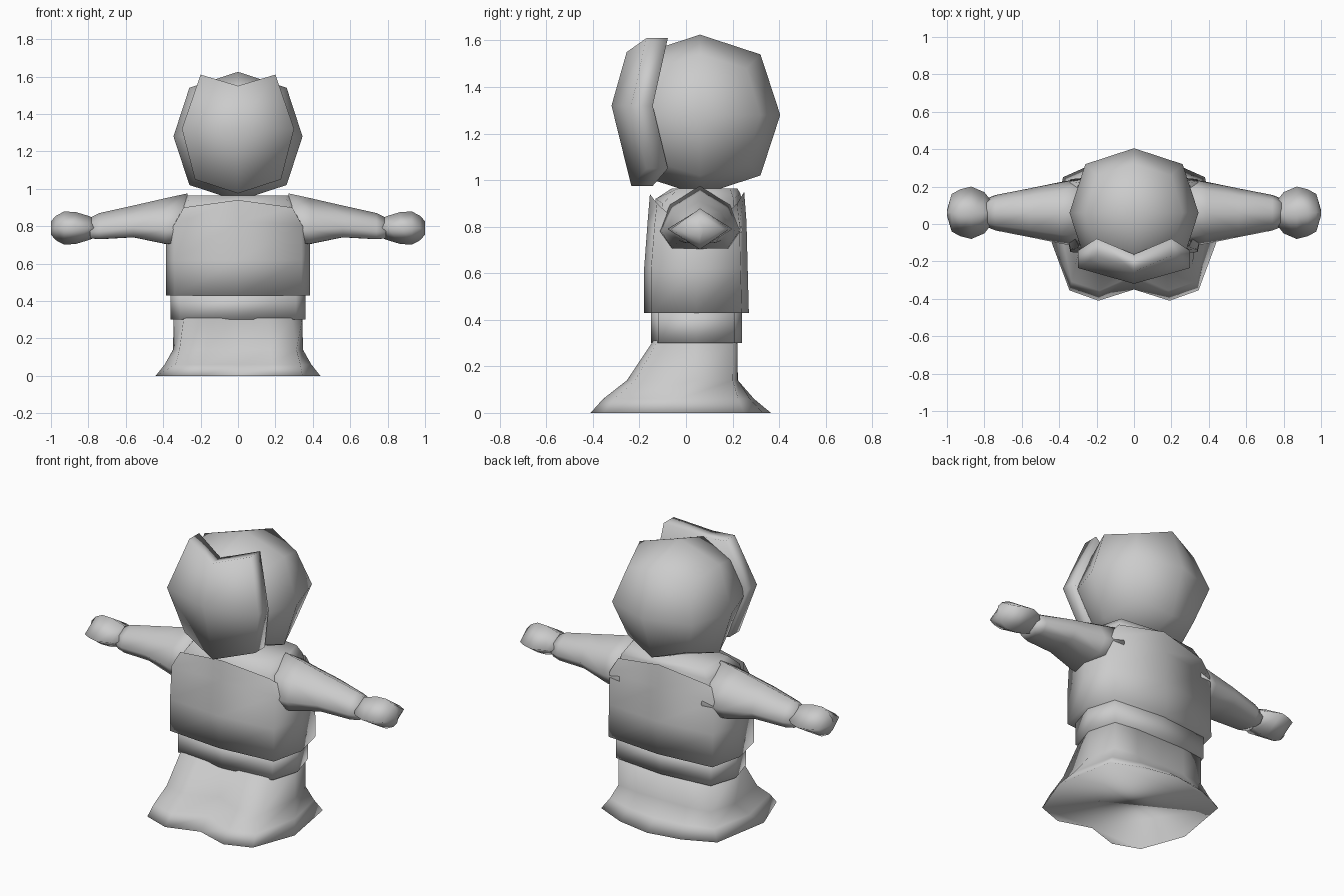
import bpy, bmesh, math
from mathutils import Vector

default = bpy.data.objects.get("Cube")
if default:
    bpy.data.objects.remove(default, do_unlink=True)

grey = bpy.data.materials.new("plain grey")
grey.use_nodes = True
grey.diffuse_color = (0.6, 0.6, 0.6, 1)
grey.node_tree.nodes["Principled BSDF"].inputs["Base Color"].default_value = grey.diffuse_color


def finish(name, bm, mirror=False):
    """Turn a bmesh into a smooth grey object."""
    bmesh.ops.recalc_face_normals(bm, faces=bm.faces)
    for face in bm.faces:
        face.smooth = True
    mesh = bpy.data.meshes.new(name)
    bm.to_mesh(mesh)
    bm.free()
    mesh.materials.append(grey)
    obj = bpy.data.objects.new(name, mesh)
    bpy.context.collection.objects.link(obj)
    if mirror:
        obj.modifiers.new("Mirror", "MIRROR")


def loft(name, rings, cap_end=True, mirror=False):
    """Skin a row of closed rings that have equal point counts."""
    bm = bmesh.new()
    loops = [[bm.verts.new(p) for p in ring] for ring in rings]
    for low, high in zip(loops, loops[1:]):
        for i in range(len(low)):
            bm.faces.new((low[i - 1], low[i], high[i], high[i - 1]))
    bm.faces.new(loops[0])
    if cap_end:
        bm.faces.new(loops[-1])
    finish(name, bm, mirror)


def both_sides(half):
    """Close a half outline that runs from the front middle to the back middle."""
    return half + [(-x, y, z) for x, y, z in half[-2:0:-1]]


def trunk_ring(corner_x, side_x, front, back, heights, inset=0.03):
    """Eight-sided ring; heights: front, front corner, side, back corner, back."""
    plan = [(0, front), (corner_x, front + inset), (side_x, (front + back) / 2),
            (corner_x, back - inset), (0, back)]
    return both_sides([(x, y, z) for (x, y), z in zip(plan, heights)])


def limb_ring(x, z, width, height, sides=8, droop=0.4, y=0.06):
    """Ring across the arm; droop lowers its front and back."""
    turns = [math.tau * i / sides for i in range(sides)]
    return [(x, y + width * math.cos(a),
             z + height * (math.sin(a) - droop * abs(math.cos(a)))) for a in turns]


# Head: a cube divided once, edges and corners pulled in to round it
bm = bmesh.new()
bmesh.ops.create_cube(bm, size=2)
bmesh.ops.subdivide_edges(bm, edges=bm.edges[:], cuts=1, use_grid_fill=True)
for v in bm.verts:
    axes = sum(abs(c) > 0.5 for c in v.co)
    v.co = v.co * {1: 0.345, 2: 0.26, 3: 0.2}[axes] + Vector((0, 0.06, 1.28))
finish("head", bm)

# Face mask: a curved three by three panel with depth
rows = [[(0, -0.235, 0.975), (0.23, -0.17, 1.05)],
        [(0, -0.32, 1.32), (0.3, -0.235, 1.32)],
        [(0, -0.255, 1.55), (0.2, -0.17, 1.61)]]
bm = bmesh.new()
grid = [[bm.verts.new(p) for p in ((-side[0], *side[1:]), mid, side)] for mid, side in rows]
for low, high in zip(grid, grid[1:]):
    for i in range(2):
        bm.faces.new((low[i], low[i + 1], high[i + 1], high[i]))
back = bmesh.ops.extrude_face_region(bm, geom=bm.faces[:], use_keep_orig=True)["geom"]
bmesh.ops.translate(bm, verts=[v for v in back if isinstance(v, bmesh.types.BMVert)],
                    vec=(0, 0.092, 0))
finish("face_mask", bm)

# Shirt body with sloped shoulders
loft("shirt_body", [
    trunk_ring(0.3, 0.34, -0.14, 0.23, [0.4] * 5),
    trunk_ring(0.31, 0.34, -0.14, 0.24, [0.8] * 5),
    trunk_ring(0.28, 0.3, -0.13, 0.235, [0.92, 0.9, 0.93, 0.92, 0.94]),
    trunk_ring(0.25, 0.28, -0.06, 0.22, [0.965] * 5)])

# Vest with low armholes, open at the top
loft("vest", [
    trunk_ring(0.34, 0.385, -0.18, 0.27, [0.43] * 5),
    trunk_ring(0.34, 0.385, -0.18, 0.265, [0.62] * 5),
    trunk_ring(0.34, 0.385, -0.165, 0.26, [0.82, 0.81, 0.74, 0.81, 0.82]),
    trunk_ring(0.29, 0.38, -0.155, 0.25, [0.94, 0.9, 0.745, 0.9, 0.95])],
    cap_end=False)

# Waistband
loft("waistband", [trunk_ring(0.31, 0.36, -0.15, 0.24, [z] * 5) for z in (0.3, 0.45)])

# Trousers flaring into two rounded toes with a notch between
waist = [(0, -0.14), (0.16, -0.14), (0.29, -0.12), (0.345, 0.04),
         (0.3, 0.2), (0.16, 0.22), (0, 0.22)]
hem = [(0, -0.35), (0.19, -0.41), (0.345, -0.355), (0.44, -0.1),
       (0.38, 0.25), (0.2, 0.33), (0, 0.365)]


def trouser_ring(z, toe_flare, flare):
    amounts = [toe_flare ** 2, toe_flare, toe_flare] + [flare] * 4
    return both_sides([(*Vector(a).lerp(Vector(b), t), z)
                       for a, b, t in zip(waist, hem, amounts)])


loft("trousers", [trouser_ring(0, 1, 1), trouser_ring(0.06, 0.8, 0.5),
                  trouser_ring(0.14, 0.42, 0.02), trouser_ring(0.31, 0, 0)])

# Sleeves and hands, mirrored
loft("sleeves", [limb_ring(0.27, 0.84, 0.185, 0.135), limb_ring(0.39, 0.827, 0.165, 0.122),
                 limb_ring(0.56, 0.825, 0.13, 0.085), limb_ring(0.74, 0.8, 0.095, 0.07),
                 limb_ring(0.79, 0.79, 0.075, 0.055)], mirror=True)
hand_profile = [(0.76, 0.06, 0.05), (0.8, 0.11, 0.065), (0.87, 0.14, 0.086),
                (0.93, 0.125, 0.088), (0.975, 0.1, 0.065), (1, 0.015, 0.035)]
loft("hands", [limb_ring(x, 0.79, width, height, 4, 0) for x, width, height in hand_profile],
     mirror=True)
